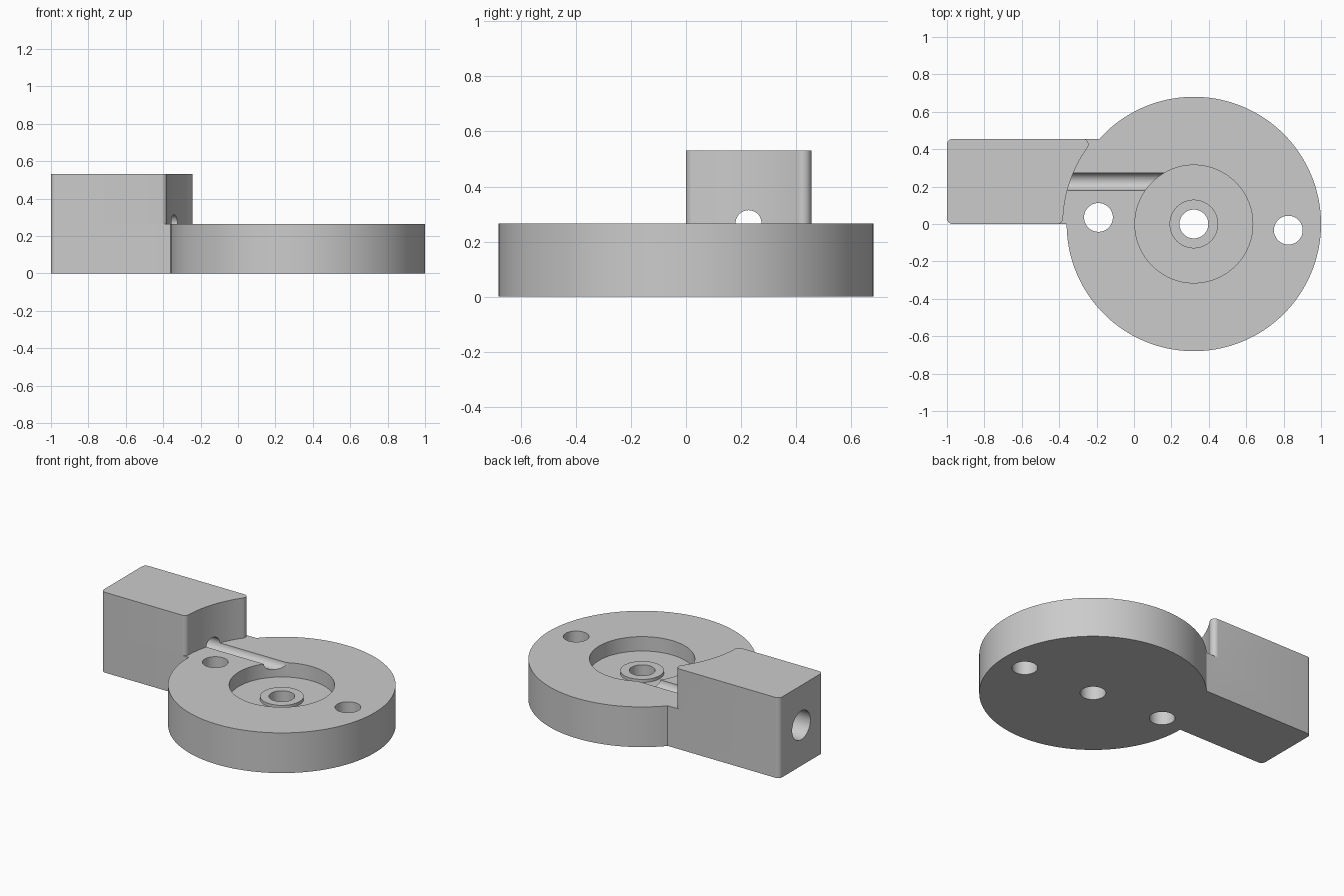
import bpy, bmesh
from math import sin, cos, pi, radians, degrees, asin, atan2, sqrt
from mathutils import Matrix

if "Cube" in bpy.data.objects:
    bpy.data.objects.remove(bpy.data.objects["Cube"])

# Main dimensions
CX, R = 0.32, 0.68          # disc centre and radius
ARM_Y, FILLET = 0.455, 0.03 # arm width and corner radius
MID, TOP = 0.265, 0.53      # disc height and arm height
SCOOP = 0.70                # radius of the curved arm end
HOLE = 0.077

grey = bpy.data.materials.new("grey")
grey.use_nodes = True
grey.diffuse_color = (0.6, 0.6, 0.6, 1)
grey.node_tree.nodes["Principled BSDF"].inputs["Base Color"].default_value = (0.6, 0.6, 0.6, 1)


def arc(x, y, r, start, end, steps):
    angles = [radians(start + (end - start) * i / steps) for i in range(steps + 1)]
    return [(x + r * cos(a), y + r * sin(a)) for a in angles]


def make_object(name, bm):
    bmesh.ops.recalc_face_normals(bm, faces=bm.faces[:])
    mesh = bpy.data.meshes.new(name)
    bm.to_mesh(mesh)
    bm.free()
    mesh.materials.append(grey)
    obj = bpy.data.objects.new(name, mesh)
    bpy.context.collection.objects.link(obj)
    return obj


def prism(name, outline, z0, z1):
    bm = bmesh.new()
    face = bm.faces.new([bm.verts.new((x, y, z0)) for x, y in outline])
    side = bmesh.ops.extrude_face_region(bm, geom=[face])["geom"]
    bmesh.ops.translate(bm, vec=(0, 0, z1 - z0),
                        verts=[v for v in side if isinstance(v, bmesh.types.BMVert)])
    return make_object(name, bm)


def lathe(name, profile, matrix, steps=96):
    """Solid of revolution from (radius, height) points."""
    bm = bmesh.new()
    verts = [bm.verts.new((r, 0, h)) for r, h in profile]
    edges = [bm.edges.new(pair) for pair in zip(verts, verts[1:])]
    bmesh.ops.spin(bm, geom=verts + edges, cent=(0, 0, 0), axis=(0, 0, 1),
                   angle=2 * pi, steps=steps)
    bmesh.ops.remove_doubles(bm, verts=bm.verts[:], dist=1e-5)
    bm.transform(matrix)
    return make_object(name, bm)


def combine(target, tool, operation):
    tool.hide_render = True
    mod = target.modifiers.new(operation.lower(), 'BOOLEAN')
    mod.operation, mod.solver, mod.object = operation, 'EXACT', tool
    bpy.context.view_layer.objects.active = target
    bpy.ops.object.modifier_apply(modifier=mod.name)
    bpy.data.objects.remove(tool)


# Rounded outer end of the arm, shared by both levels
back_end = (arc(-1 + FILLET, ARM_Y - FILLET, FILLET, 90, 180, 8)
            + arc(-1 + FILLET, FILLET, FILLET, 180, 270, 8))

# Lower level: disc joined to the arm
join = 180 - degrees(asin(ARM_Y / R))
body = prism("disc_and_arm", arc(CX, 0, R, -180, join, 160) + back_end, 0, MID)

# Upper level: arm block with a scooped end and rounded corners
reach = SCOOP + FILLET
tip_y = ARM_Y - FILLET
tip_x = CX - sqrt(reach ** 2 - tip_y ** 2)
front_x = CX - sqrt(reach ** 2 - FILLET ** 2)
tip_angle = degrees(atan2(-tip_y, CX - tip_x))
front_angle = degrees(atan2(-FILLET, CX - front_x))
outline = (back_end
           + arc(front_x, FILLET, FILLET, -90, front_angle, 8)
           + arc(CX, 0, SCOOP, 180 + front_angle, 180 + tip_angle, 24)[1:-1]
           + arc(tip_x, tip_y, FILLET, tip_angle, 90, 12))
combine(body, prism("arm_block", outline, MID, TOP), 'UNION')

# Central pocket with a raised ring and a through hole
pocket = [(0, 0.4), (0.315, 0.4), (0.315, 0.17), (0.13, 0.17),
          (0.13, 0.19), (HOLE, 0.19), (HOLE, -0.1), (0, -0.1)]
combine(body, lathe("pocket_cutter", pocket, Matrix.Translation((CX, 0, 0))), 'DIFFERENCE')

# Two mounting holes
for x, y in ((-0.19, 0.035), (0.825, -0.033)):
    pin = [(0, -0.1), (HOLE, -0.1), (HOLE, 0.4), (0, 0.4)]
    combine(body, lathe("hole_cutter", pin, Matrix.Translation((x, y, 0)), 64), 'DIFFERENCE')

# Stepped bore through the arm, opening as a channel into the pocket
bore = [(0, -1.1), (0.095, -1.1), (0.095, -0.55), (0.047, -0.55), (0.047, 0.25), (0, 0.25)]
along_x = Matrix.Translation((0, 0.227, MID + 0.002)) @ Matrix.Rotation(pi / 2, 4, 'Y')
combine(body, lathe("bore_cutter", bore, along_x, 48), 'DIFFERENCE')

# Smooth curved walls, keep rims sharp
bpy.ops.object.select_all(action='DESELECT')
body.select_set(True)
bpy.context.view_layer.objects.active = body
bpy.ops.object.shade_smooth_by_angle(angle=radians(30))
